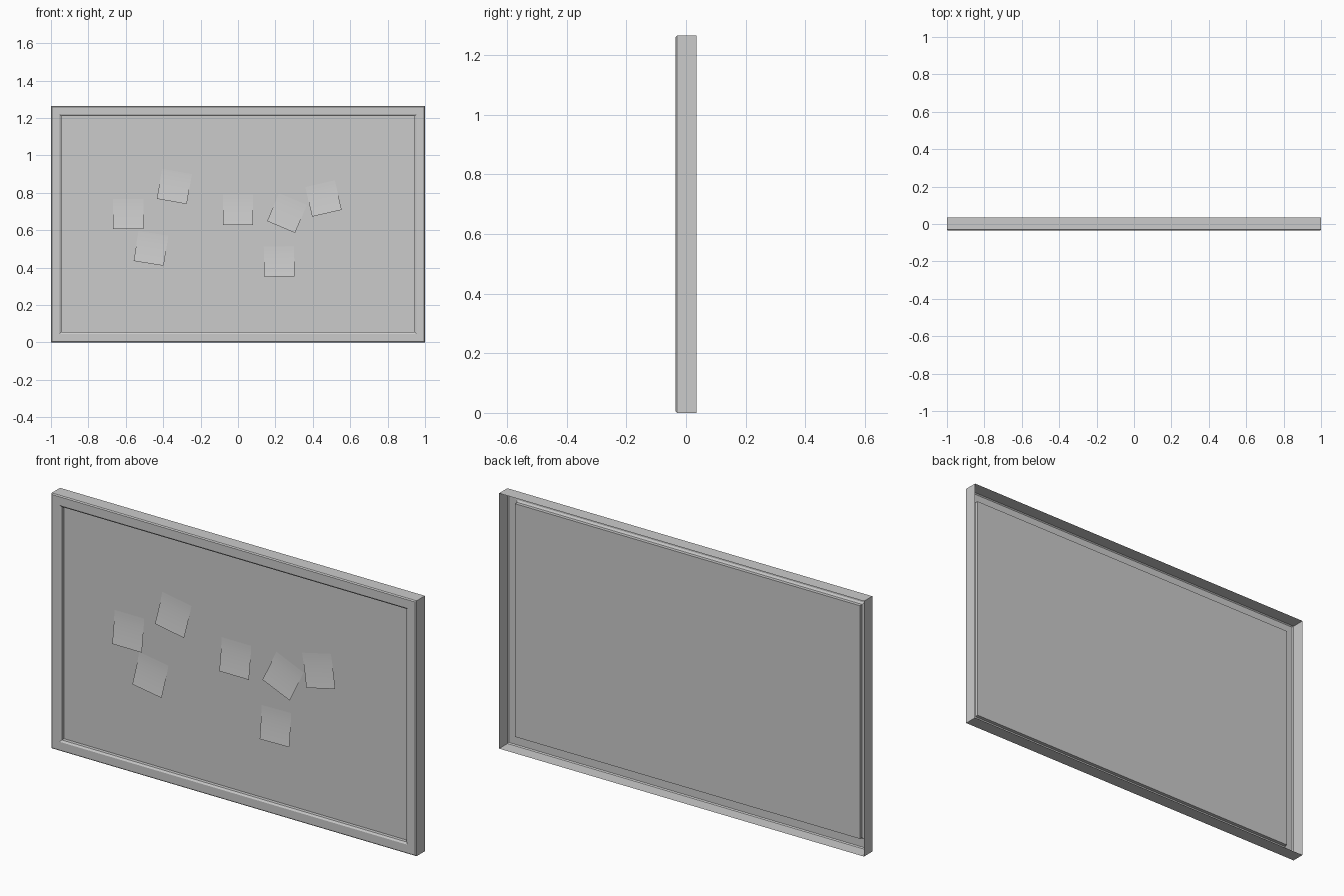
import bpy
import bmesh
from math import radians
from mathutils import Matrix

if "Cube" in bpy.data.objects:
    bpy.data.objects.remove(bpy.data.objects["Cube"])

HEIGHT = 1.265
PANEL_Y = -0.012


def finish(bm, name):
    mesh = bpy.data.meshes.new(name)
    bm.to_mesh(mesh)
    bm.free()
    obj = bpy.data.objects.new(name, mesh)
    bpy.context.collection.objects.link(obj)
    return obj


def rect_loop(bm, inset, y):
    """Rectangle of four verts, counter-clockwise from the front."""
    x, lo, hi = 1 - inset, inset, HEIGHT - inset
    return [bm.verts.new(c) for c in
            ((-x, y, lo), (x, y, lo), (x, y, hi), (-x, y, hi))]


# Frame: open-backed shell, profile given as (inset, y) from the back rim inward
profile = [(0, 0.035), (0, -0.03), (0.005, -0.035), (0.046, -0.035),
           (0.049, -0.033), (0.055, -0.029), (0.055, PANEL_Y)]
bm = bmesh.new()
loops = [rect_loop(bm, *p) for p in profile]
for a, b in zip(loops, loops[1:]):
    for i in range(4):
        j = (i + 1) % 4
        bm.faces.new((a[i], a[j], b[j], b[i]))
finish(bm, "frame")

# Board surface set back inside the frame
bm = bmesh.new()
bm.faces.new(rect_loop(bm, 0.055, PANEL_Y))
finish(bm, "board_panel")


def paper_note(index, x, z, angle, size=0.162, lift=0.018, rows=8):
    """Square sheet stuck along its top edge, curling forward at the bottom."""
    bm = bmesh.new()
    h = size / 2
    prev = None
    for r in range(rows + 1):
        t = r / rows
        y = -0.001 - lift * t ** 1.4
        row = [bm.verts.new((s * h, y, h - size * t)) for s in (-1, 1)]
        if prev:
            bm.faces.new((row[0], row[1], prev[1], prev[0]))
        prev = row
    for f in bm.faces:
        f.smooth = True
    obj = finish(bm, f"paper_note_{index}")
    # Positive angle turns counter-clockwise as seen from the front
    obj.matrix_world = (Matrix.Translation((x, PANEL_Y, z))
                        @ Matrix.Rotation(radians(-angle), 4, 'Y'))


# Notes: centre x, centre z, tilt
notes = [(-0.587, 0.687, 0), (-0.340, 0.834, -10), (-0.465, 0.503, -9),
         (0.0, 0.709, 0), (0.262, 0.692, -23), (0.457, 0.770, 13),
         (0.220, 0.433, 1)]
for n, note in enumerate(notes, 1):
    paper_note(n, *note)
